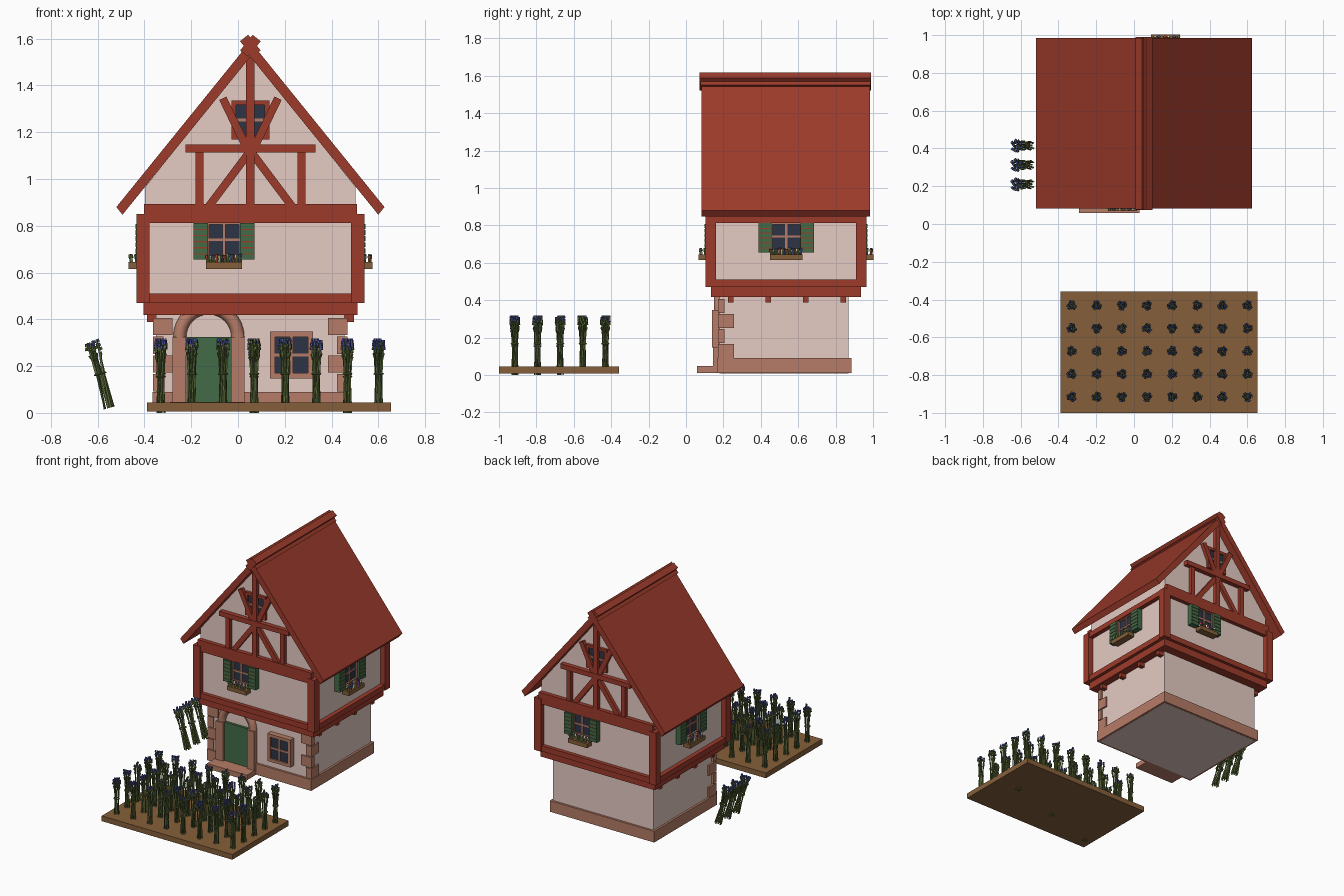
import bpy, bmesh, math, random
from mathutils import Matrix, Vector

random.seed(4)
if "Cube" in bpy.data.objects:
    bpy.data.objects.remove(bpy.data.objects["Cube"])


def material(name, hexa):
    rgb = [int(hexa[i:i + 2], 16) / 255 for i in (0, 2, 4)]
    col = [c / 12.92 if c < 0.04 else ((c + 0.055) / 1.055) ** 2.4 for c in rgb] + [1]
    m = bpy.data.materials.new(name)
    m.use_nodes = True
    m.diffuse_color = col
    m.node_tree.nodes["Principled BSDF"].inputs["Base Color"].default_value = col
    return m


WALL = material("plaster", "E6CCC3")
RED = material("red timber", "9D3B2B")
STONE = material("terracotta stone", "B67C67")
GREEN = material("painted green", "426B47")
GLASS = material("dark glass", "2C3443")
WOOD = material("brown wood", "865F3A")
STEM = material("stem green", "62733D")
BLUE = material("flower blue", "4A519C")
CREAM = material("flower cream", "DCCFA8")
PINK = material("flower red", "B8453C")


def add(name, bm, mats):
    bmesh.ops.recalc_face_normals(bm, faces=bm.faces)
    me = bpy.data.meshes.new(name)
    bm.to_mesh(me)
    bm.free()
    for m in mats:
        me.materials.append(m)
    ob = bpy.data.objects.new(name, me)
    bpy.context.collection.objects.link(ob)
    return ob


def prism(name, pts, y0, y1, mat):
    """Extrude an x-z outline from y0 to y1."""
    bm = bmesh.new()
    face = bm.faces.new([bm.verts.new((x, y0, z)) for x, z in pts])
    out = bmesh.ops.extrude_face_region(bm, geom=[face])
    verts = [v for v in out["geom"] if isinstance(v, bmesh.types.BMVert)]
    bmesh.ops.translate(bm, verts=verts, vec=(0, y1 - y0, 0))
    return add(name, bm, [mat])


def box(name, x0, x1, y0, y1, z0, z1, mat):
    return prism(name, [(x0, z0), (x1, z0), (x1, z1), (x0, z1)], y0, y1, mat)


def bar(name, p, q, width, y0, y1, mat):
    p, q = Vector(p), Vector(q)
    d = (q - p).normalized() * width / 2
    n = Vector((-d.y, d.x))
    return prism(name, [p + n, q + n, q - n, p - n], y0, y1, mat)


def copies(obs, mats):
    """Place the parts at the last matrix and linked copies at the others."""
    for i, m in enumerate(mats):
        for ob in obs:
            o = ob if i == len(mats) - 1 else ob.copy()
            if o is not ob:
                bpy.context.collection.objects.link(o)
            o.matrix_world = m


CX, CY = 0.053, 0.535
CENTRE = Matrix.Translation((CX, CY, 0))


def spin(deg):
    return CENTRE @ Matrix.Rotation(math.radians(deg), 4, 'Z')


def window(name, w, z0, z1, frame, frame_mat, y):
    """Glazed window centred on x = 0, facing -y."""
    h, zm = w / 2, (z0 + z1) / 2
    obs = [box(name + "_glass", -h, h, y + 0.012, 0, z0, z1, GLASS)]
    for s in (-1, 1):
        a, b = sorted((s * h, s * (h + frame)))
        obs.append(box(name + "_jamb", a, b, y, 0, z0 - frame, z1 + frame, frame_mat))
    for a, b in ((z0 - frame, z0), (z1, z1 + frame)):
        obs.append(box(name + "_rail", -h, h, y, 0, a, b, frame_mat))
    obs.append(box(name + "_mullion", -0.006, 0.006, y + 0.005, 0, z0, z1, STONE))
    obs.append(box(name + "_crossbar", -h, h, y + 0.006, 0, zm - 0.006, zm + 0.006, STONE))
    return obs


# Ground floor, with the plaster core reaching just below the plinth
box("plinth", -0.365, 0.47, 0.165, 0.885, 0.01, 0.09, STONE)
box("ground_wall", -0.35, 0.455, 0.18, 0.87, 0.009, 0.43, WALL)
box("doorstep", -0.29, 0.03, 0.058, 0.18, 0.01, 0.047, STONE)
box("door", -0.22, -0.03, 0.162, 0.185, 0.047, 0.325, GREEN)
for x in (-0.28, -0.03):
    box("door_post", x, x + 0.057, 0.145, 0.185, 0.047, 0.325, STONE)

# Corner stones: long on the front in one row, long on the side in the next
for i in range(4):
    z = 0.092 + i * 0.08
    across, deep = (0.083, 0.035) if i % 2 else (0.045, 0.085)
    box("left_corner_stone", -0.363, -0.363 + across, 0.172, 0.172 + deep, z, z + 0.074, STONE)
    box("right_corner_stone", 0.468 - across, 0.468, 0.172, 0.172 + deep, z, z + 0.074, STONE)

# Door arch: the upper half of a ring
bpy.ops.mesh.primitive_torus_add(major_segments=32, minor_segments=10, major_radius=0.124,
                                 minor_radius=0.028, location=(-0.125, 0.176, 0.325),
                                 rotation=(math.pi / 2, 0, 0))
arch = bpy.context.object
arch.name = "door_arch"
bm = bmesh.new()
bm.from_mesh(arch.data)
bmesh.ops.bisect_plane(bm, geom=bm.verts[:] + bm.edges[:] + bm.faces[:], plane_co=(0, 0, 0),
                       plane_no=(0, -1, 0), clear_outer=True)
bm.to_mesh(arch.data)
bm.free()
arch.data.materials.append(STONE)
bpy.ops.object.shade_smooth_by_angle(angle=math.radians(60))

copies(window("ground_window", 0.14, 0.17, 0.325, 0.022, STONE, -0.04),
       [Matrix.Translation((0.229, 0.18, 0))])

# Floor beams and joists
box("floor_beam", -0.405, 0.511, 0.135, 0.935, 0.418, 0.47, RED)
box("sill_beam", -0.428, 0.534, 0.113, 0.957, 0.47, 0.51, RED)
for i in range(4):
    y = 0.225 + i * 0.2
    box("joist", -0.39, 0.495, y, y + 0.03, 0.388, 0.418, RED)

# Upper wall and gable in one outline
prism("upper_wall", [(-0.397, 0.5), (0.503, 0.5), (0.503, 0.965), (CX, 1.53), (-0.397, 0.965)],
      0.14, 0.93, WALL)

# Timber frame: front and back share the same parts
posts = [box("corner_post", s - 0.028, s + 0.028, -0.43, -0.374, 0.47, 0.85, RED)
         for s in (-0.459, 0.459)]
ends = posts + [box("top_beam", -0.455, 0.455, -0.424, -0.39, 0.812, 0.893, RED),
                box("king_post", -0.018, 0.018, -0.425, -0.39, 0.89, 1.54, RED),
                box("collar_beam", -0.278, 0.278, -0.428, -0.39, 1.113, 1.147, RED)]
for s in (-1, 1):
    ends.append(bar("stud", (s * 0.218, 0.89), (s * 0.218, 1.115), 0.034, -0.42, -0.39, RED))
    ends.append(bar("lower_brace", (s * 0.18, 0.88), (0, 1.12), 0.034, -0.418, -0.39, RED))
    ends.append(bar("upper_brace", (s * 0.118, 1.345), (0, 1.1), 0.034, -0.422, -0.39, RED))
copies(ends, [spin(0), spin(180)])
gable = window("gable_window", 0.122, 1.188, 1.316, 0.02, RED, -0.02)
copies(gable, [spin(a) @ Matrix.Translation((0, -0.395, 0)) for a in (0, 180)])
side = box("side_top_beam", -0.38, 0.38, -0.482, -0.44, 0.812, 0.85, RED)
copies([side], [spin(90), spin(270)])

# Shuttered window with a planted box, used on all four sides
win = window("upper_window", 0.13, 0.675, 0.806, 0.006, STONE, -0.022)
for s in (-1, 1):
    a, b = sorted((s * 0.069, s * 0.131))
    win.append(box("shutter", a, b, -0.036, 0, 0.655, 0.812, GREEN))
    win.append(box("shutter_lining", a + 0.003, b - 0.003, -0.038, -0.03, 0.66, 0.808, RED))
    for i in range(6):
        z = 0.656 + i * 0.0262
        win.append(box("shutter_slat", a, b, -0.041, -0.03, z, z + 0.021, GREEN))
win.append(box("flower_box", -0.077, 0.077, -0.072, -0.02, 0.615, 0.645, WOOD))


def rod(bm, a, b, r, index, sides=4):
    """Tapered stick between two points, in one of the mesh's colours."""
    d = b - a
    m = Matrix.Translation((a + b) / 2) @ d.to_track_quat('Z', 'Y').to_matrix().to_4x4()
    n = len(bm.faces)
    bmesh.ops.create_cone(bm, cap_ends=True, segments=sides, radius1=r, radius2=r * 0.8,
                          depth=d.length, matrix=m)
    bm.faces.ensure_lookup_table()
    for f in bm.faces[n:]:
        f.material_index = index


# Leaves and blooms in the box
bm = bmesh.new()
for i in range(12):
    foot = Vector((-0.068 + i * 0.0124, -0.06 + 0.024 * (i % 2), 0.643))
    top = foot + Vector((random.uniform(-0.004, 0.004), 0, random.uniform(0.016, 0.024)))
    rod(bm, foot, top, 0.008, 0)
    rod(bm, top, top + Vector((0, -0.003, 0.013)), 0.01, i % 3 + 1)
win.append(add("box_flowers", bm, [STEM, PINK, CREAM, BLUE]))
wider = Matrix.Scale(1.13, 4, (1, 0, 0))
copies(win, [spin(a) @ Matrix.Translation((-0.113, -0.395, 0)) for a in (0, 180)]
       + [spin(a) @ Matrix.Translation((0, -0.45, 0)) @ wider for a in (90, 270)])

# Roof slabs and crossed ridge beams
for s in (-1, 1):
    prism("roof_slab", [(CX + s * 0.573, 0.88), (CX, 1.588), (CX, 1.522), (CX + s * 0.547, 0.847)],
          0.082, 0.985, RED)
    d = Vector((s * 0.627, 0.778)) * 0.043
    c = Vector((CX, 1.569))
    bar("ridge_beam", c - d, c + d, 0.044, 0.075 - s * 0.002, 0.988 + s * 0.002, RED)

# Flower bed
box("flower_bed", -0.39, 0.655, -1.0, -0.357, 0.007, 0.045, WOOD)


def ring(angle, radius, z):
    return Vector((math.cos(angle) * radius, math.sin(angle) * radius, z))


# Tied bundle of flowering stems
bm = bmesh.new()
for i in range(9):
    a = i * math.tau / 9
    r = 0.017 if i % 3 else 0.007
    foot, tie = ring(a, r, 0), ring(a + 0.6, r * 0.75, 0.155)
    tip = ring(a + 1.2, r * 1.2, random.uniform(0.272, 0.295))
    rod(bm, foot, tie, 0.0045, 0, 3)
    rod(bm, tie, tip, 0.0045, 0, 3)
    leaf = tie.lerp(tip, 0.5)
    rod(bm, leaf, leaf + ring(a + 1, 0.009, 0.024), 0.003, 0, 3)
    for k in (0, 1):
        p = tip + ring(a + k * 2, 0.003, -0.018 * k)
        rod(bm, p, p + Vector((0, 0, 0.013)), 0.0072, 1)
for i in range(6):
    a = i * math.tau / 6
    rod(bm, ring(a, 0.019, 0.155), ring(a + math.tau / 6, 0.019, 0.155), 0.004, 0)
bundle = add("flower_bundle", bm, [STEM, BLUE])

spots = [Matrix.Translation((-0.33 + i * 0.133, -0.915 + j * 0.121, 0 if i == 3 * j else 0.012))
         @ Matrix.Rotation(random.uniform(0, 6), 4, 'Z') for i in range(8) for j in range(5)]
# Three thicker bundles leaning beside the house
for y in (0.21, 0.313, 0.415):
    spots.append(Matrix.Translation((-0.549, y, 0.022)) @ Matrix.Rotation(-0.27, 4, 'Y')
                 @ Matrix.Diagonal((1.3, 1.3, 0.97, 1)))
copies([bundle], spots)
